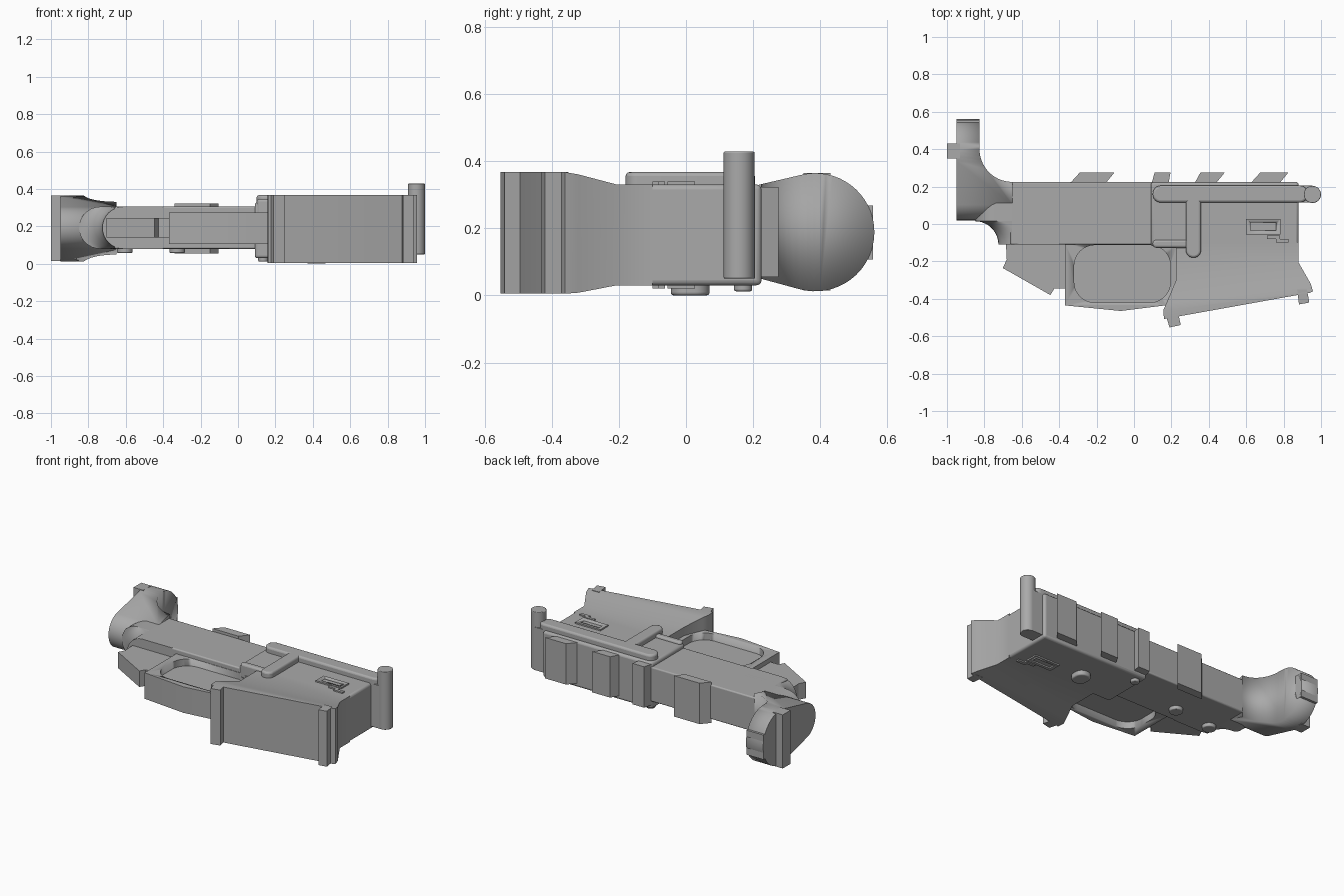
import bpy, bmesh, math
from mathutils import Matrix

old = bpy.data.objects.get("Cube")
if old:
    bpy.data.objects.remove(old, do_unlink=True)

GREY = (0.40, 0.40, 0.40, 1)
mat = bpy.data.materials.new("plain grey")
mat.use_nodes = True
mat.diffuse_color = GREY
mat.node_tree.nodes["Principled BSDF"].inputs["Base Color"].default_value = GREY


def finish(name, bm, bevel=0, segments=3, smooth=True):
    bmesh.ops.recalc_face_normals(bm, faces=bm.faces)
    mesh = bpy.data.meshes.new(name)
    bm.to_mesh(mesh)
    bm.free()
    mesh.materials.append(mat)
    ob = bpy.data.objects.new(name, mesh)
    bpy.context.collection.objects.link(ob)
    if bevel:
        mod = ob.modifiers.new("bevel", "BEVEL")
        mod.width, mod.segments, mod.limit_method = bevel, segments, "ANGLE"
    if smooth:
        bpy.ops.object.select_all(action="DESELECT")
        ob.select_set(True)
        bpy.context.view_layer.objects.active = ob
        bpy.ops.object.shade_smooth_by_angle(angle=math.radians(35))
    return ob


def loft(name, loops, **kw):
    """Skin between equal-length loops and cap both ends."""
    bm = bmesh.new()
    rings = [[bm.verts.new(p) for p in loop] for loop in loops]
    n = len(rings[0])
    for a, b in zip(rings, rings[1:]):
        for i in range(n):
            j = (i + 1) % n
            bm.faces.new((a[i], a[j], b[j], b[i]))
    bm.faces.new(rings[0])
    bm.faces.new(rings[-1])
    return finish(name, bm, **kw)


def plate(name, outline, z0, z1, **kw):
    return loft(name, [[(x, y, z) for x, y in outline] for z in (z0, z1)], **kw)


def block(name, x0, x1, y0, y1, z0, z1, **kw):
    return plate(name, [(x0, y0), (x1, y0), (x1, y1), (x0, y1)], z0, z1, **kw)


def arc(cx, cy, r, a0, a1, n=12):
    steps = [math.radians(a0 + (a1 - a0) * i / n) for i in range(n + 1)]
    return [(cx + r * math.cos(a), cy + r * math.sin(a)) for a in steps]


def rounded(x0, x1, y0, y1, r, n=8):
    return (arc(x1 - r, y1 - r, r, 0, 90, n) + arc(x0 + r, y1 - r, r, 90, 180, n)
            + arc(x0 + r, y0 + r, r, 180, 270, n) + arc(x1 - r, y0 + r, r, 270, 360, n))


def cylinder(name, x, y, r, z0, z1, bevel=0):
    bm = bmesh.new()
    bmesh.ops.create_cone(bm, cap_ends=True, segments=32, radius1=r, radius2=r, depth=z1 - z0,
                          matrix=Matrix.Translation((x, y, (z0 + z1) / 2)))
    return finish(name, bm, bevel)


def boolean(ob, cutter, operation):
    mod = ob.modifiers.new("cut", "BOOLEAN")
    mod.object, mod.operation, mod.solver = cutter, operation, "EXACT"
    cutter.hide_render = True
    cutter.hide_set(True)
    cutter.display_type = "WIRE"


# Main body: narrow rear, wider front
block("rear_body", -0.66, 0.12, -0.11, 0.225, 0.08, 0.305, bevel=0.008)
block("front_body", 0.09, 0.88, -0.12, 0.225, 0.03, 0.33, bevel=0.015)

# Rounded rear underside sweeping up to the end ring
MID, R = 0.1925, 0.1125
stations = [(-0.85, 0.16)] + arc(-0.85, -0.11, 0.125, 90, 0, 10)
sweep = []
for x, y in stations:
    end = [(px, y, pz) for px, pz in arc(x + R, MID, R, 90, 270, 16)]
    sweep.append(end + [(-0.4, y, MID - R), (-0.4, y, MID + R)])
loft("rear_underside", sweep)

# End ring: flared section trimmed by a filleted side outline
section = (arc(0.385, 0.188, 0.176, -106, 106, 32)
           + arc(0.135, MID, 0.115, 106, 254, 20))
ring = loft("end_ring", [[(x, y, z) for y, z in section] for x in (-0.95, -0.64)])
outline = ([(-0.97, 0), (-0.65, 0), (-0.65, 0.225)]
           + arc(-0.651, 0.4, 0.175, 270, 180, 14) + [(-0.826, 0.6), (-0.97, 0.6)])
boolean(ring, plate("ring_trim", outline, -0.1, 0.5), "INTERSECT")
block("ring_top_flat", -0.95, -0.826, 0.48, 0.557, 0.107, 0.267)
block("rear_rib", -1.0, -0.93, 0.35, 0.43, 0.014, 0.364)

# Grip mount and its slanted foot
plate("grip_mount", [(-0.685, -0.1), (-0.68, -0.195), (-0.425, -0.345),
                     (-0.36, -0.345), (-0.36, -0.1)], 0.14, 0.245)
plate("grip_foot", [(-0.68, -0.19), (-0.702, -0.235), (-0.447, -0.38),
                    (-0.42, -0.335)], 0.14, 0.245)

# Finger guard with a web recessed on both sides
guard = plate("finger_guard", [(-0.37, -0.1), (-0.37, -0.435), (-0.07, -0.465), (0.17, -0.435),
                               (0.24, -0.3), (0.24, -0.1)], 0.105, 0.275)
opening = rounded(-0.32, 0.195, -0.42, -0.113, 0.11)
boolean(guard, plate("guard_cutter", opening, 0, 0.4), "DIFFERENCE")
block("guard_web", -0.34, 0.22, -0.43, -0.1, 0.15, 0.23)

# Well: straight upper part that flares toward its mouth
stages = [(0.225, -0.1, 0.88, -0.1, 0.03, 0.33), (0.225, -0.3, 0.88, -0.206, 0.03, 0.33),
          (0.175, -0.42, 0.945, -0.32, 0.008, 0.36), (0.157, -0.46, 0.957, -0.36, 0.005, 0.367),
          (0.16, -0.508, 0.94, -0.368, 0.005, 0.367)]
loft("well", [[(x0, y0, z0), (x0, y0, z1), (x1, y1, z1), (x1, y1, z0)]
              for x0, y0, x1, y1, z0, z1 in stages])
plate("well_rear_lip", [(0.165, -0.47), (0.19, -0.553), (0.25, -0.54), (0.235, -0.47)],
      0.005, 0.367)
plate("well_front_lip", [(0.872, -0.35), (0.882, -0.43), (0.937, -0.42), (0.925, -0.35)],
      0.005, 0.367)

# Front post
block("post_bridge", 0.86, 0.955, 0.115, 0.205, 0.05, 0.33)
cylinder("front_post", 0.954, 0.158, 0.046, 0.05, 0.428, 0.004)

# Slanted lugs along the top edge
for i, (a, b, c, d) in enumerate([(-0.34, -0.29, -0.105, -0.15), (0.095, 0.11, 0.195, 0.185),
                                  (0.325, 0.355, 0.485, 0.44), (0.625, 0.675, 0.825, 0.78)]):
    plate(f"top_lug_{i + 1}", [(a, 0.22), (b, 0.275), (c, 0.275), (d, 0.22)], 0.055, 0.322,
          smooth=False)

# Raised ribs on the upper side
for name, x0, x1, y0, y1, z1 in [("long_rib", 0.1, 0.93, 0.115, 0.205, 0.367),
                                 ("cross_rib", 0.278, 0.358, -0.18, 0.16, 0.367),
                                 ("short_rib", 0.1, 0.3, -0.127, -0.085, 0.345)]:
    r = (min(x1 - x0, y1 - y0)) / 2 - 0.002
    plate(name, rounded(x0, x1, y0, y1, r, 6), 0.25, z1, bevel=0.012)

# Raised frame and steps on both sides of the well
for side, z0, z1 in (("upper", 0.325, 0.339), ("lower", 0.021, 0.035)):
    frame = block(f"{side}_frame", 0.6, 0.782, -0.055, 0.027, z0, z1)
    boolean(frame, block(f"{side}_frame_cutter", 0.622, 0.76, -0.035, 0.007, 0, 0.4), "DIFFERENCE")
    block(f"{side}_step_1", 0.71, 0.78, -0.08, -0.062, z0, z1)
    block(f"{side}_step_2", 0.76, 0.825, -0.1, -0.08, z0, z1)

# Pins and button on the lower side
for i, (x, y, r, z0) in enumerate([(-0.605, -0.03, 0.042, 0.058), (-0.325, 0.0, 0.042, 0.058),
                                   (0.135, 0.17, 0.027, 0.012)]):
    cylinder(f"pin_{i + 1}", x, y, r, z0, 0.15, 0.006)
plate("button", rounded(0.37, 0.47, -0.045, 0.07, 0.045), 0.0, 0.1, bevel=0.008)
